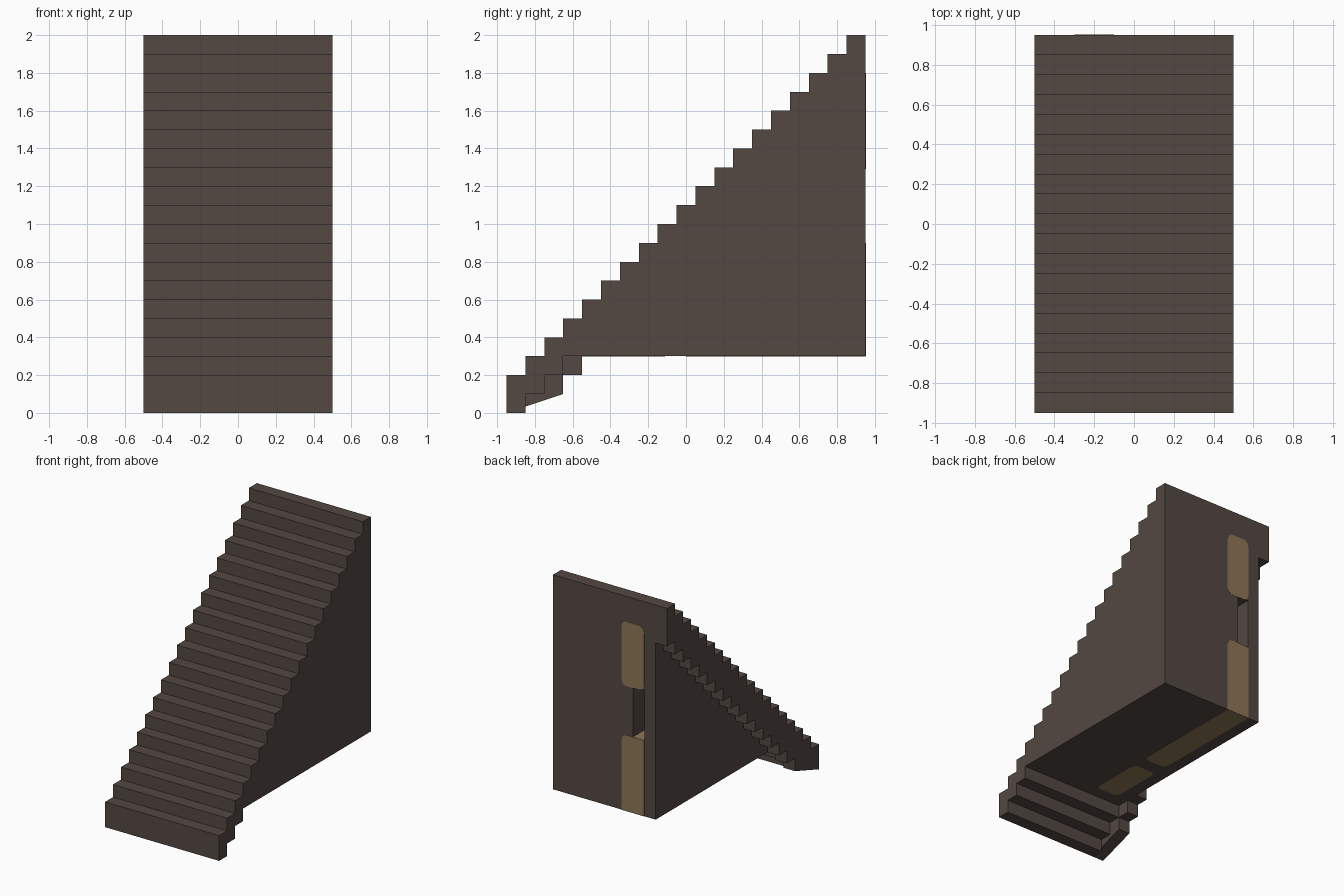
import bpy, bmesh
from mathutils import Vector

if "Cube" in bpy.data.objects:
    bpy.data.objects.remove(bpy.data.objects["Cube"], do_unlink=True)


def material(name, rgb):
    m = bpy.data.materials.new(name)
    m.use_nodes = True
    col = (*rgb, 1.0)
    m.diffuse_color = col
    bsdf = next(n for n in m.node_tree.nodes if n.type == 'BSDF_PRINCIPLED')
    bsdf.inputs["Base Color"].default_value = col
    bsdf.inputs["Roughness"].default_value = 0.9
    return m


BROWN = material("dark brown", (0.087, 0.065, 0.055))
TAN = material("tan", (0.275, 0.185, 0.095))


def prism(name, points, offset, mat):
    """Flat polygon of 3D points, extruded by offset."""
    bm = bmesh.new()
    face = bm.faces.new([bm.verts.new(p) for p in points])
    res = bmesh.ops.extrude_face_region(bm, geom=[face])
    verts = [g for g in res["geom"] if isinstance(g, bmesh.types.BMVert)]
    bmesh.ops.translate(bm, vec=Vector(offset), verts=verts)
    bmesh.ops.recalc_face_normals(bm, faces=bm.faces)
    mesh = bpy.data.meshes.new(name)
    bm.to_mesh(mesh)
    bm.free()
    mesh.materials.append(mat)
    ob = bpy.data.objects.new(name, mesh)
    bpy.context.collection.objects.link(ob)
    return ob


STEPS, S = 19, 0.1
FRONT, BACK, BASE = -0.95, 0.95, 0.3


def stair_line():
    """Points (y, z) up the front of the stairs, treads and risers."""
    pts = []
    for i in range(STEPS):
        top = 0.2 + S * i
        pts += [(FRONT + S * i, top), (FRONT + S * (i + 1), top)]
    return pts


# Solid staircase body, its lowest three steps stepped underneath
body_profile = stair_line() + [(BACK, BASE)]
for i in (2, 1, 0):
    y = FRONT + S * (i + 1)
    body_profile += [(y, S * (i + 1)), (y, S * i)]
body_profile.append((FRONT, 0))
body = prism("stair_body", [(-0.4, y, z) for y, z in body_profile], (0.9, 0, 0), BROWN)

# Overhanging side strip, a stepped slab three risers thick
strip_profile = stair_line() + [(BACK, 1.7)]
for i in range(STEPS - 2, 1, -1):
    y = FRONT + S * (i + 1)
    strip_profile += [(y, S * i), (y, S * (i - 1))]
strip_profile.append((FRONT, 0))
prism("overhanging_steps", [(-0.5, y, z) for y, z in strip_profile], (0.1, 0, 0), BROWN)

# Slot cut into the back wall
DEPTH = 0.2
cutter = prism("slot_cutter",
               [(-0.3, BACK - DEPTH, 0.9), (-0.2, BACK - DEPTH, 0.9),
                (-0.2, BACK - DEPTH, 1.3), (-0.3, BACK - DEPTH, 1.3)],
               (0, DEPTH + 0.1, 0), BROWN)
cutter.hide_render = True
cutter.hide_viewport = True
mod = body.modifiers.new("slot", 'BOOLEAN')
mod.operation = 'DIFFERENCE'
mod.solver = 'EXACT'
mod.object = cutter


def band(lo, hi, cut):
    """Rectangle x -0.3..-0.1, lo..hi, cut corners: (lo right, hi right, hi left, lo left)."""
    a, b = 0.035, 0.05
    x0, x1 = -0.3, -0.1
    corners = [(x1, lo, -1, 1), (x1, hi, -1, -1), (x0, hi, 1, -1), (x0, lo, 1, 1)]
    pts = []
    for k, (x, v, sx, sv) in enumerate(corners):
        if not cut[k]:
            pts.append((x, v))
            continue
        pair = [(x + sx * a, v), (x + sx * a * 0.3, v + sv * b * 0.3), (x, v + sv * b)]
        pts += pair if k % 2 == 0 else pair[::-1]
    return pts


# Tan bands on the back wall
T = 0.002
for name, lo, hi, cut in (("back_band_upper", 1.29, 1.8, (1, 1, 1, 1)),
                          ("back_band_lower", BASE, 0.9, (0, 1, 0, 0))):
    prism(name, [(x, BACK, z) for x, z in band(lo, hi, cut)], (0, T, 0), TAN)

# Tan bands on the underside
for name, lo, hi, cut in (("base_band_back", 0.0, BACK, (1, 0, 0, 1)),
                          ("base_band_front", -0.55, -0.11, (1, 1, 1, 1))):
    prism(name, [(x, y, BASE) for x, y in band(lo, hi, cut)], (0, 0, -T), TAN)

# Tan sill inside the slot
prism("slot_sill", [(-0.3, BACK - DEPTH, 0.9), (-0.2, BACK - DEPTH, 0.9),
                    (-0.2, BACK, 0.9), (-0.3, BACK, 0.9)], (0, 0, T), TAN)
